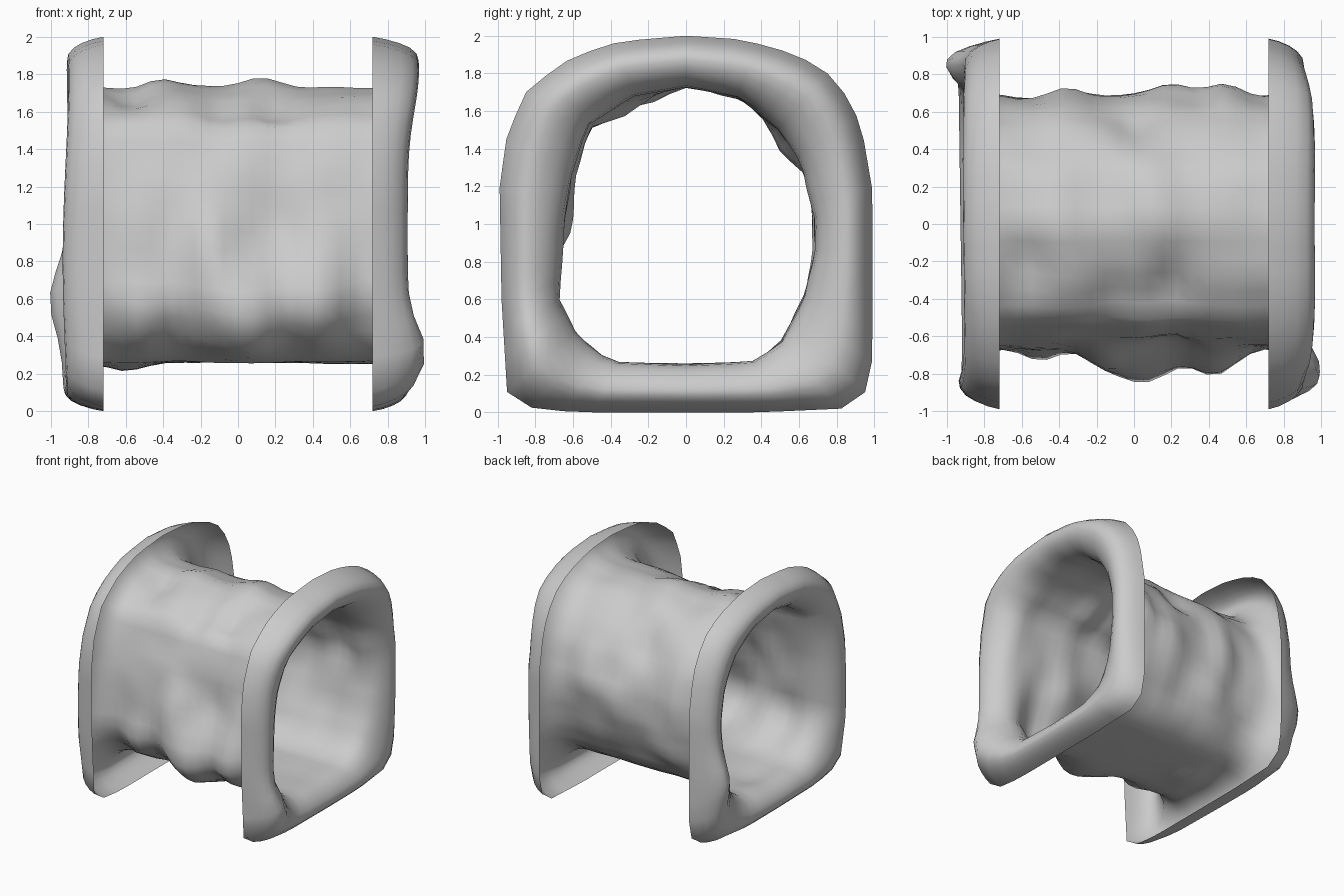
import bpy, bmesh, math
from mathutils import Vector, noise

if "Cube" in bpy.data.objects:
    bpy.data.objects.remove(bpy.data.objects["Cube"])

SEG = 52
MID_Z = 0.95

# Outlines as (y, z): flared rim and tunnel wall
RIM = [(0, 2), (.3, 1.98), (.59, 1.9), (.8, 1.77), (.93, 1.53), (.99, 1.18),
       (.99, .28), (.95, .1), (.84, .02), (.4, 0), (-.6, 0), (-.87, .03),
       (-.95, .1), (-.98, .6), (-.99, 1.2), (-.95, 1.48), (-.84, 1.72),
       (-.6, 1.89), (-.35, 1.97)]
WALL = [(0, 1.72), (.3, 1.66), (.5, 1.5), (.62, 1.3), (.68, 1.05), (.68, .85), (.63, .6),
        (.5, .36), (.35, .27), (0, .255), (-.4, .27), (-.58, .4), (-.68, .6),
        (-.65, 1), (-.61, 1.25), (-.52, 1.52), (-.3, 1.67)]

# Rock lumps: x, angle in degrees, height, width along x, width in degrees
LUMPS = [(.04, -150, .21, .22, 20), (.43, -153, .13, .14, 20), (-.5, -147, .07, .12, 15),
         (-.16, -175, .08, .12, 18), (.2, 172, -.06, .14, 18), (-.4, 92, .04, .12, 20),
         (.12, 82, .06, .16, 22), (-.1, 118, -.06, .12, 12), (.2, 116, -.08, .12, 12),
         (-.58, 108, -.06, .1, 13), (.02, 45, -.07, .1, 14), (.2, 0, .06, .15, 25),
         (.48, 18, .08, .12, 20), (-.35, 8, .04, .12, 25), (-.3, -30, .05, .12, 15),
         (-.6, -95, -.01, .12, 40), (-.6, -95, .05, .14, 25)]


def radius(outline, angle):
    """Distance from the tunnel axis to a closed outline."""
    d = Vector((math.cos(angle), math.sin(angle)))
    best = 0
    for i, p in enumerate(outline):
        a = Vector((p[0], p[1] - MID_Z))
        q = outline[i - 1]
        e = Vector((q[0], q[1] - MID_Z)) - a
        den = d.cross(e)
        if abs(den) > 1e-9:
            t, s = a.cross(e) / den, a.cross(d) / den
            if t > 0 and -1e-6 <= s <= 1 + 1e-6:
                best = max(best, t)
    return best


def bumps(x, angle):
    """Rocky relief, fading out toward the tunnel ends."""
    total = 0
    for lx, la, h, wx, wa in LUMPS:
        da = (math.degrees(angle) - la + 180) % 360 - 180
        total += h * math.exp(-((x - lx) / wx) ** 2 - (da / wa) ** 2)
    p = Vector((x * 4, math.cos(angle) * 2.6, math.sin(angle) * 2.6))
    floor = 0.3 if math.sin(angle) < -0.75 else 1
    total += noise.noise(p) * 0.03 * floor
    return total * min(1, (0.85 - abs(x)) / 0.2)


def knob(x, y, z):
    """Stones pushing out of the end faces."""
    if x > 0:
        k = 0.1 * math.exp(-((y + .77) / .19) ** 2 - ((z - .32) / .19) ** 2)
        return k + 0.06 * math.exp(-((z - 1.82) / .3) ** 2) - 0.015
    k = 0.08 * math.exp(-((y - .86) / .13) ** 2 - ((z - .6) / .22) ** 2)
    return k + 0.015 * math.sin(3 * z + y)


# Stations along the sheet: x and blend from wall (0) to rim (1)
flare = [(.72, 1), (.78, .955), (.84, .88), (.885, .79), (.915, .67), (.922, .55),
         (.908, .4), (.88, .25), (.835, .12), (.775, .035)]
inner = [(-.7 + 1.4 * i / 18, 0) for i in range(19)]
stations = [(-x, t) for x, t in flare] + inner + flare[::-1]

# Rock tunnel with flared ends, one continuous sheet
bm = bmesh.new()
rings = []
for x, t in stations:
    ring = []
    for k in range(SEG):
        a = 2 * math.pi * k / SEG - math.pi
        r = radius(WALL, a) + (0 if t > .3 else bumps(x, a))
        r = r * (1 - t) + radius(RIM, a) * t
        y, z = r * math.cos(a), MID_Z + r * math.sin(a)
        push = knob(x, y, z) * min(1, max(0, (abs(x) - .74) / .14))
        ring.append(bm.verts.new((x + math.copysign(1, x) * push, y, z)))
    rings.append(ring)
for r0, r1 in zip(rings, rings[1:]):
    for k in range(SEG):
        j = (k + 1) % SEG
        bm.faces.new((r0[k], r0[j], r1[j], r1[k]))
bmesh.ops.recalc_face_normals(bm, faces=bm.faces)
for f in bm.faces:
    f.smooth = True

mesh = bpy.data.meshes.new("rock_tunnel")
bm.to_mesh(mesh)
bm.free()
tunnel = bpy.data.objects.new("rock_tunnel", mesh)
bpy.context.collection.objects.link(tunnel)

# Plain grey stone
stone = bpy.data.materials.new("stone_grey")
stone.use_nodes = True
grey = (0.6, 0.6, 0.6, 1)
stone.diffuse_color = grey
stone.node_tree.nodes["Principled BSDF"].inputs["Base Color"].default_value = grey
mesh.materials.append(stone)
